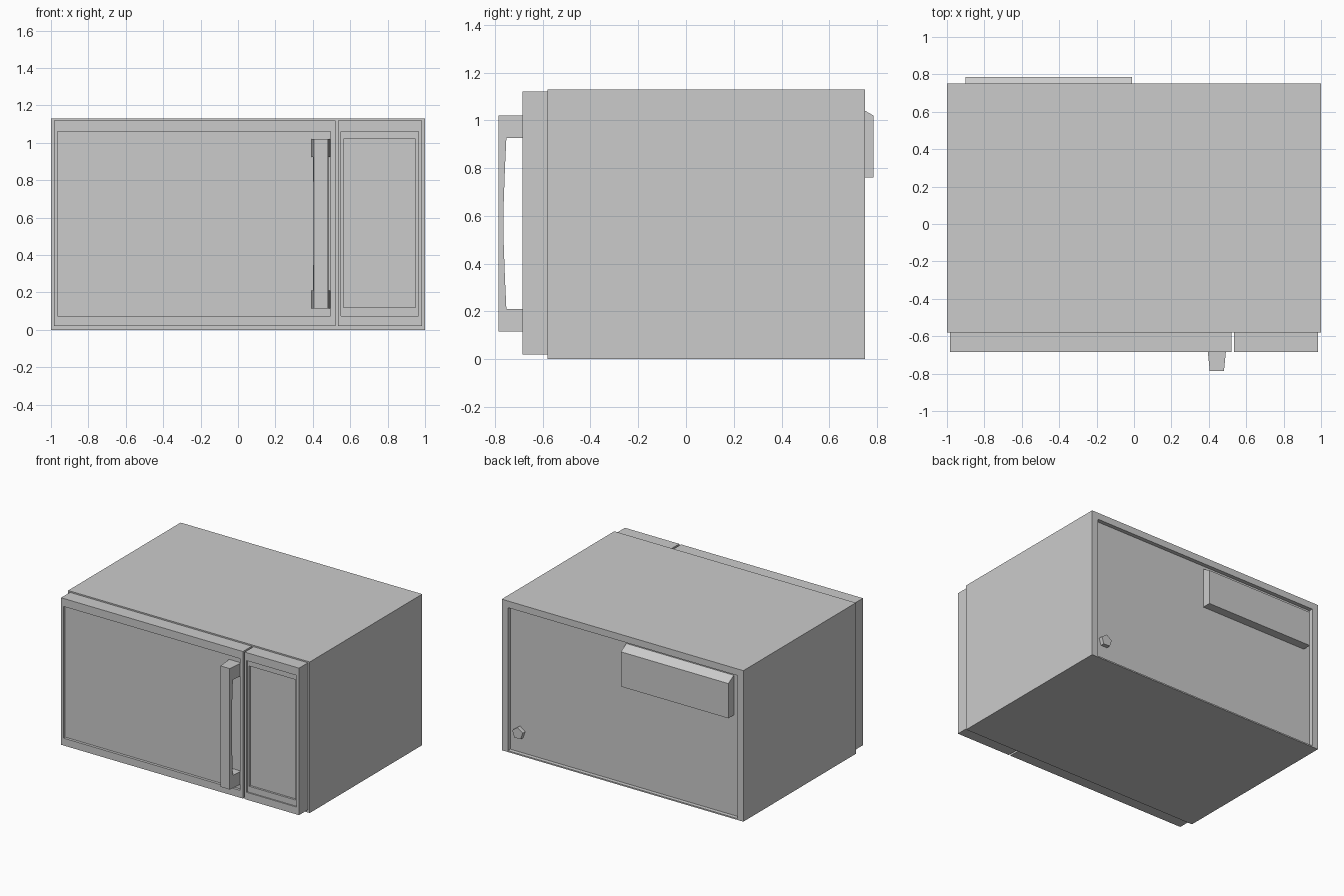
import bpy, bmesh, math
from mathutils import Matrix

cube = bpy.data.objects.get("Cube")
if cube:
    bpy.data.objects.remove(cube, do_unlink=True)

grey = bpy.data.materials.new("light grey")
grey.use_nodes = True
colour = (0.6, 0.6, 0.6, 1)
grey.diffuse_color = colour
grey.node_tree.nodes["Principled BSDF"].inputs["Base Color"].default_value = colour


def finish(name, bm):
    bmesh.ops.recalc_face_normals(bm, faces=bm.faces[:])
    mesh = bpy.data.meshes.new(name)
    bm.to_mesh(mesh)
    bm.free()
    mesh.materials.append(grey)
    obj = bpy.data.objects.new(name, mesh)
    bpy.context.collection.objects.link(obj)
    return obj


def recessed_box(name, x, y, z, side, steps):
    """Box whose front (side -1) or back (side 1) face steps inwards.
    Each step is (x range, z range, depth)."""
    bm = bmesh.new()

    def ring(xr, zr, yy):
        return [bm.verts.new((px, yy, pz)) for px, pz in
                ((xr[0], zr[0]), (xr[1], zr[0]), (xr[1], zr[1]), (xr[0], zr[1]))]

    far, near = (y[1], y[0]) if side < 0 else (y[0], y[1])
    rings = [ring(x, z, far), ring(x, z, near)]
    for xr, zr, depth in steps:
        rings.append(ring(xr, zr, near))
        near -= side * depth
        rings.append(ring(xr, zr, near))
    bm.faces.new(rings[0])
    bm.faces.new(rings[-1])
    for a, b in zip(rings, rings[1:]):
        for i in range(4):
            j = (i + 1) % 4
            bm.faces.new((a[i], a[j], b[j], b[i]))
    return finish(name, bm)


def extrude_profile(name, profile, half_width, centre):
    """Extrude a (y, z) outline along x; half_width is a function of y."""
    bm = bmesh.new()
    sides = [[bm.verts.new((centre + s * half_width(y), y, z)) for y, z in profile]
             for s in (-1, 1)]
    for side in sides:
        bm.faces.new(side)
    n = len(profile)
    for i in range(n):
        j = (i + 1) % n
        bm.faces.new((sides[0][i], sides[0][j], sides[1][j], sides[1][i]))
    return finish(name, bm)


# Main casing with a sunken back panel
recessed_box("casing", (-1, 1), (-0.58, 0.75), (0, 1.13), 1,
             [((-0.95, 0.95), (0.01, 1.08), 0.03)])

# Door and control panel, each with a sunken front
recessed_box("door", (-0.985, 0.52), (-0.685, -0.58), (0.02, 1.12), -1,
             [((-0.965, 0.495), (0.075, 1.06), 0.02)])
recessed_box("control_panel", (0.535, 0.985), (-0.685, -0.58), (0.02, 1.12), -1,
             [((0.55, 0.965), (0.075, 1.06), 0.01),
              ((0.565, 0.95), (0.12, 1.02), 0.015)])

# Door handle: bowed grip on two posts, narrowing towards the front
front, root, low, high = -0.785, -0.66, 0.115, 1.02
grip = [(root, 0.925), (-0.752, 0.925), (-0.758, 0.8), (-0.763, 0.66),
        (-0.763, 0.48), (-0.758, 0.34), (-0.752, 0.21), (root, 0.21)]
outline = [(root, low), (front, low), (front, high), (root, high)] + grip
extrude_profile("door_handle", outline,
                lambda y: 0.038 + 0.1 * (y - front), 0.443)

# Rear vent cover with a sloping top
vent = [(0.71, 0.76), (0.785, 0.76), (0.785, 1.02), (0.75, 1.04), (0.71, 1.063)]
extrude_profile("rear_vent_cover", vent, lambda y: 0.445, -0.455)

# Five-sided cable plug at the lower back
bm = bmesh.new()
bmesh.ops.create_cone(bm, cap_ends=True, segments=5, radius1=0.045,
                      radius2=0.045, depth=0.04)
bmesh.ops.transform(bm, verts=bm.verts[:], matrix=Matrix.Translation((0.87, 0.73, 0.16))
                    @ Matrix.Rotation(math.radians(90), 4, 'X'))
finish("cable_plug", bm)
